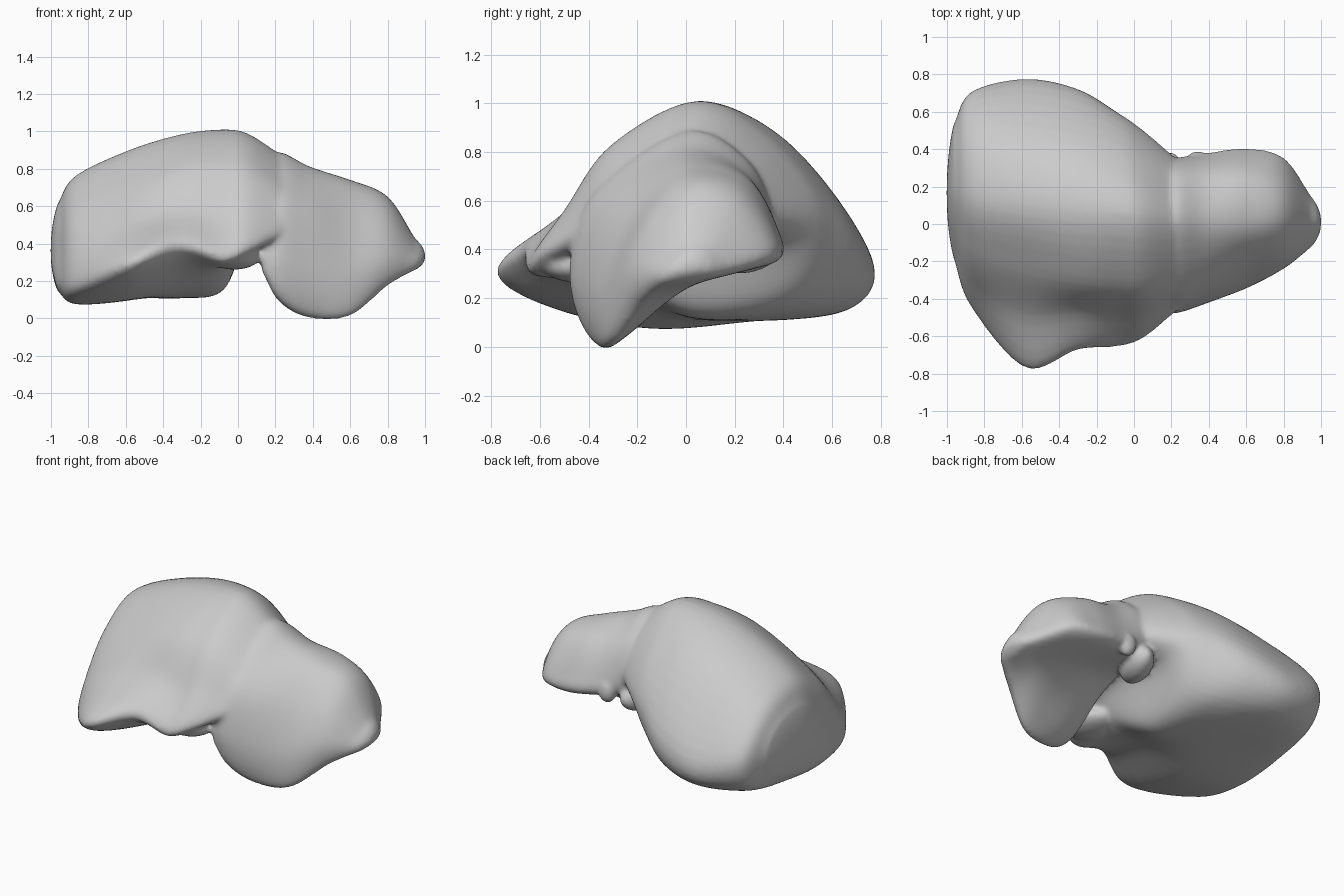
import bpy, bmesh, math
from mathutils import Vector, Matrix

if "Cube" in bpy.data.objects:
    bpy.data.objects.remove(bpy.data.objects["Cube"])

# Cross-sections: x, then nine (y, z) points running front edge > crest > back > underside
RIGHT = [
    (-0.965, [(-.18, .20), (-.10, .38), (.02, .53), (.18, .61), (.41, .56), (.53, .41), (.44, .24), (.18, .16), (-.04, .15)]),
    (-0.87, [(-.44, .17), (-.31, .43), (-.12, .63), (.14, .76), (.47, .67), (.70, .40), (.60, .18), (.20, .10), (-.15, .08)]),
    (-0.58, [(-.77, .28), (-.48, .50), (-.22, .74), (.10, .90), (.46, .77), (.765, .36), (.66, .15), (.20, .11), (-.30, .11)]),
    (-0.30, [(-.67, .37), (-.47, .58), (-.28, .82), (.07, .985), (.42, .84), (.715, .42), (.58, .16), (.10, .11), (-.26, .20)]),
    (-0.08, [(-.65, .31), (-.49, .56), (-.30, .83), (.06, 1.01), (.38, .84), (.59, .51), (.45, .23), (.05, .15), (-.28, .27)]),
    (0.06, [(-.60, .36), (-.48, .58), (-.30, .82), (.04, .985), (.32, .82), (.49, .55), (.38, .42), (0, .43), (-.33, .38)]),
    (0.27, [(-.42, .46), (-.40, .55), (-.28, .70), (0, .845), (.22, .73), (.31, .57), (.24, .50), (0, .48), (-.28, .45)]),
]
LEFT = [
    (0.13, [(-.45, .25), (-.45, .42), (-.33, .60), (.02, .80), (.24, .72), (.34, .58), (.26, .46), (0, .42), (-.31, .30)]),
    (0.22, [(-.43, .11), (-.475, .35), (-.37, .64), (.0, .885), (.25, .77), (.35, .56), (.30, .42), (0, .37), (-.27, .13)]),
    (0.38, [(-.38, .02), (-.425, .27), (-.32, .60), (-.02, .81), (.24, .72), (.36, .51), (.34, .38), (.02, .33), (-.24, .06)]),
    (0.60, [(-.32, .02), (-.335, .25), (-.22, .54), (-.02, .73), (.24, .69), (.38, .47), (.37, .35), (.05, .28), (-.19, .09)]),
    (0.80, [(-.21, .18), (-.235, .32), (-.14, .52), (.02, .645), (.20, .61), (.34, .43), (.32, .34), (.08, .27), (-.09, .21)]),
    (0.95, [(-.11, .265), (-.12, .31), (-.07, .37), (.01, .42), (.09, .41), (.14, .35), (.13, .30), (.04, .27), (-.05, .26)]),
]


def spline(a, b, c, d, t):
    return 0.5 * (2 * b + (c - a) * t + (2 * a - 5 * b + 4 * c - d) * t * t + (3 * b - a - 3 * c + d) * t ** 3)


def smooth_loop(pts, steps=6):
    n = len(pts)
    return [spline(pts[i - 1], pts[i], pts[(i + 1) % n], pts[(i + 2) % n], s / steps)
            for i in range(n) for s in range(steps)]


def rounded_end(ring, depth):
    # close with part of a sphere, so the sides already lean inward where it starts
    mid = sum(ring, Vector()) / len(ring)
    start = math.radians(45)
    out = []
    for k in range(1, 8):
        a = start + k * math.radians(5.5)
        shift = (math.sin(a) - math.sin(start)) / (1 - math.sin(start)) * depth
        out.append([mid + (p - mid) * (math.cos(a) / math.cos(start)) + Vector((shift, 0, 0)) for p in ring])
    return out


def loft(bm, stations, start_depth, end_depth, steps=8):
    rows = [smooth_loop([Vector((x, y, z)) for y, z in pts]) for x, pts in stations]
    last = len(rows) - 1
    first_ghost = [2 * a - b for a, b in zip(rows[0], rows[1])]
    last_ghost = [2 * a - b for a, b in zip(rows[-1], rows[-2])]
    ext = [first_ghost] + rows + [last_ghost]
    rings = []
    for i in range(last):
        for s in range(steps):
            rings.append([spline(*p, s / steps) for p in zip(*ext[i:i + 4])])
    rings.append(rows[-1])
    rings = rounded_end(rings[0], -start_depth)[::-1] + rings + rounded_end(rings[-1], end_depth)
    grid = [[bm.verts.new(p) for p in r] for r in rings]
    n = len(grid[0])
    for a, b in zip(grid, grid[1:]):
        for j in range(n):
            bm.faces.new((a[j], a[(j + 1) % n], b[(j + 1) % n], b[j]))
    bm.faces.new(grid[0])
    bm.faces.new(grid[-1])


def lump(bm, loc, size, turn=0):
    m = Matrix.Translation(loc) @ Matrix.Rotation(turn, 4, 'Z') @ Matrix.Diagonal((*size, 1))
    bmesh.ops.create_icosphere(bm, subdivisions=3, radius=1, matrix=m)


bm = bmesh.new()
# Large right lobe and wedge-shaped left lobe
loft(bm, RIGHT, 0.037, 0.03)
loft(bm, LEFT, 0.02, 0.053)
# Small lobes around the hollow on the underside
lump(bm, (0.16, 0.22, 0.40), (0.09, 0.17, 0.10), -0.3)
lump(bm, (0.34, 0.34, 0.42), (0.06, 0.05, 0.08))
lump(bm, (-0.02, -0.42, 0.33), (0.14, 0.17, 0.07))
bmesh.ops.recalc_face_normals(bm, faces=bm.faces)

mesh = bpy.data.meshes.new("organ_body")
bm.to_mesh(mesh)
bm.free()
body = bpy.data.objects.new("organ_body", mesh)
bpy.context.collection.objects.link(body)

# Fuse the parts into one soft skin
fuse = body.modifiers.new("fuse", 'REMESH')
fuse.mode = 'VOXEL'
fuse.voxel_size = 0.014
fuse.use_smooth_shade = True
soften = body.modifiers.new("soften", 'SMOOTH')
soften.factor = 0.5
soften.iterations = 10
